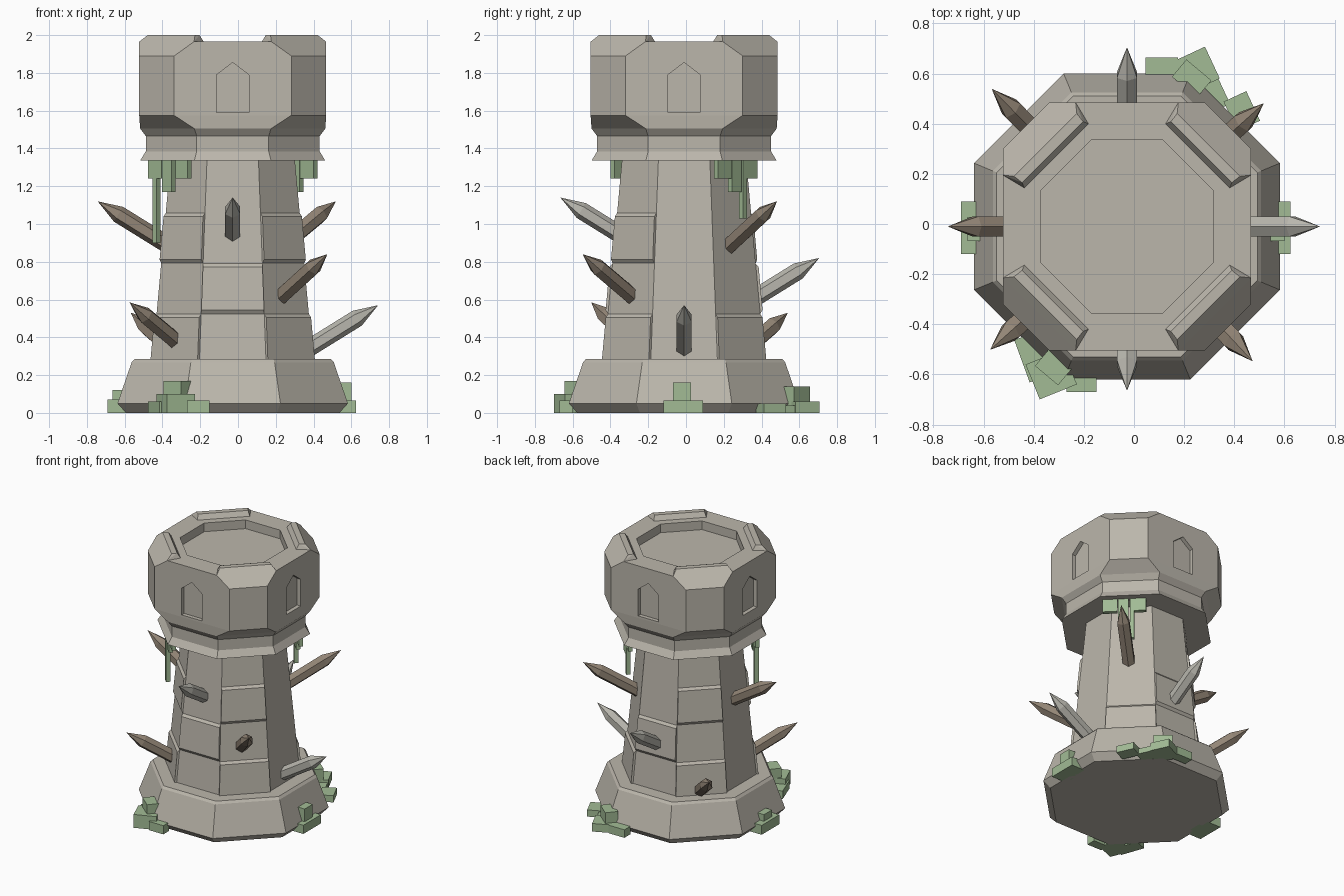
import bpy, bmesh
from math import radians, pi, tan, cos, sin
from mathutils import Vector, Matrix

cube = bpy.data.objects.get("Cube")
if cube:
    bpy.data.objects.remove(cube, do_unlink=True)

AXIS = Vector((-0.028, -0.01, 0))   # tower axis
T = tan(pi / 8)                     # half side of a unit-apothem octagon


def material(name, rgb):
    m = bpy.data.materials.new(name)
    m.use_nodes = True
    m.diffuse_color = (*rgb, 1)
    bsdf = next(n for n in m.node_tree.nodes if n.type == 'BSDF_PRINCIPLED')
    bsdf.inputs["Base Color"].default_value = (*rgb, 1)
    return m


STONE = material("stone", (0.50, 0.47, 0.41))
WOOD = material("brown_wood", (0.29, 0.235, 0.18))
GREY = material("pale_grey", (0.48, 0.47, 0.42))
MOSS = material("moss_green", (0.36, 0.50, 0.30))


def finish(name, bm, mat, loc=AXIS):
    bmesh.ops.recalc_face_normals(bm, faces=bm.faces)
    me = bpy.data.meshes.new(name)
    bm.to_mesh(me)
    bm.free()
    me.materials.append(mat)
    ob = bpy.data.objects.new(name, me)
    ob.location = loc
    bpy.context.collection.objects.link(ob)
    return ob


def loft(name, rings):
    """Stacked octagons: (z, apothem, optional half width of the main sides)."""
    bm = bmesh.new()
    loops = []
    for z, a, *rest in rings:
        h = rest[0] if rest else a * T
        pts = []
        for k in range(4):
            r = Matrix.Rotation(k * pi / 2, 3, 'Z')
            pts += [r @ Vector((a, -h, z)), r @ Vector((a, h, z))]
        loops.append([bm.verts.new(p) for p in pts])
    for lo, hi in zip(loops, loops[1:]):
        for i in range(8):
            j = (i + 1) % 8
            bm.faces.new((lo[i], lo[j], hi[j], hi[i]))
    bm.faces.new(loops[0][::-1])
    bm.faces.new(loops[-1])
    return finish(name, bm, STONE)


def hull(name, points, angle):
    """Convex block from points given as (outward, sideways, up)."""
    bm = bmesh.new()
    for p in points:
        bm.verts.new(p)
    bmesh.ops.convex_hull(bm, input=bm.verts)
    bmesh.ops.dissolve_limit(bm, angle_limit=0.01, verts=bm.verts, edges=bm.edges)
    bmesh.ops.rotate(bm, verts=bm.verts, matrix=Matrix.Rotation(radians(angle), 3, 'Z'))
    return finish(name, bm, STONE)


# Base, shaft and head
loft("base", [(0, 0.565), (0.05, 0.61), (0.268, 0.535), (0.285, 0.52)])
loft("shaft", [(0.25, 0.428), (1.36, 0.327)])
head = loft("head", [(1.335, 0.49), (1.385, 0.46), (1.465, 0.46), (1.505, 0.49),
                     (1.575, 0.495, 0.31), (1.89, 0.495, 0.31), (1.965, 0.495, 0.205),
                     (1.965, 0.345), (1.9, 0.345)])

# Pointed window niches cut into the four main sides
for k in range(4):
    outline = [(-0.085, 1.59), (0.085, 1.59), (0.085, 1.79), (0, 1.855), (-0.085, 1.79)]
    cutter = hull("niche_cutter", [(d, s, z) for d in (0.465, 0.56) for s, z in outline], 90 * k)
    cutter.hide_render = True
    mod = head.modifiers.new("niche", 'BOOLEAN')
    mod.operation = 'DIFFERENCE'
    mod.solver = 'EXACT'
    mod.object = cutter
    bpy.context.view_layer.objects.active = head
    bpy.ops.object.modifier_apply(modifier=mod.name)
    bpy.data.objects.remove(cutter, do_unlink=True)

# Corner merlons
for k in range(4):
    sections = [(0.495, 0.205, 1.965), (0.46, 0.177, 2.0), (0.42, 0.172, 2.0), (0.395, 0.182, 1.96)]
    hull("merlon", [(d, s * w, z) for d, w, z in sections for s in (-1, 1)], 45 + 90 * k)


# Raised stone courses on the shaft
def course(angle, low, high):
    pts = []
    for z, out in ((low, -0.002), (low + 0.022, 0.014), (high - 0.02, 0.014), (high, -0.002)):
        a = 0.425 - 0.091 * (z - 0.285)
        for s in (-1, 1):
            pts += [(a + out, s * a * T, z), (a - 0.03, s * a * T, z)]
    hull("stone_course", pts, angle)


for angle in (-90, 90):
    course(angle, 0.522, 0.792)
for angle in (-135, -45, 45, 135):
    course(angle, 0.25, 0.525)
    if angle != 45:
        course(angle, 0.79, 1.06)


# Spikes: hexagonal stakes rising outward, given by angle, reach and tip height
def spike(angle, reach, tip_z, mat):
    out = Vector((cos(radians(angle)), sin(radians(angle)), 0))
    tip = out * reach + Vector((0, 0, tip_z))
    direction = (out + Vector((0, 0, 0.62))).normalized()
    side = direction.cross(Vector((0, 0, 1))).normalized()
    up = side.cross(direction)
    bm = bmesh.new()
    rings = []
    for back in (0.5, 0.13):
        rings.append([bm.verts.new(tip - direction * back
                                   + (up * cos(i * pi / 3) + side * sin(i * pi / 3)) * 0.046)
                      for i in range(6)])
    point = bm.verts.new(tip)
    for i in range(6):
        j = (i + 1) % 6
        bm.faces.new((rings[0][i], rings[0][j], rings[1][j], rings[1][i]))
        bm.faces.new((rings[1][i], rings[1][j], point))
    bm.faces.new(rings[0])
    finish("spike", bm, mat)


spike(0, 0.77, 0.57, GREY)
spike(90, 0.715, 0.82, GREY)
spike(-90, 0.655, 1.14, GREY)
spike(180, 0.715, 1.12, WOOD)
spike(42, 0.735, 1.12, WOOD)
spike(134.5, 0.77, 0.53, WOOD)
spike(-138, 0.735, 0.585, WOOD)
spike(-47, 0.735, 0.84, WOOD)


def block(name, x, y, sx, sy, low, high, turn=0):
    bm = bmesh.new()
    bmesh.ops.create_cube(bm, size=1)
    bmesh.ops.scale(bm, verts=bm.verts, vec=(sx, sy, high - low))
    ob = finish(name, bm, MOSS, (x, y, (low + high) / 2))
    ob.rotation_euler.z = radians(turn)


# Moss at the foot: x, y, width, depth, height, turn
for x, y, sx, sy, h, turn in (
        (0.57, -0.015, 0.11, 0.21, 0.065, 0), (0.55, -0.02, 0.1, 0.095, 0.16, 0),
        (-0.635, -0.015, 0.11, 0.21, 0.07, 0), (-0.61, -0.02, 0.11, 0.095, 0.12, 0),
        (-0.21, -0.635, 0.12, 0.07, 0.065, 0), (-0.33, -0.6, 0.16, 0.15, 0.1, 22),
        (-0.4, -0.53, 0.1, 0.18, 0.06, 20), (-0.32, -0.57, 0.12, 0.09, 0.17, -40),
        (0.11, 0.63, 0.13, 0.07, 0.06, 0), (0.24, 0.61, 0.16, 0.14, 0.06, 25),
        (0.3, 0.54, 0.1, 0.18, 0.04, 25), (0.23, 0.58, 0.13, 0.09, 0.14, -40),
        (0.43, 0.45, 0.1, 0.13, 0.05, 25)):
    block("foot_moss", x, y, sx, sy, 0, h, turn)

# Moss strands under the collar on two opposite corners
for name, s, drop in (("front_strand", -1, 0.9), ("back_strand", 1, 1.03)):
    def place(out, along, width, low, s=s):
        x = AXIS.x + s * (out - along) / 2 ** 0.5
        y = AXIS.y + s * (out + along) / 2 ** 0.5
        block(name, x, y, 0.03, width, low, 1.34, 45)
    place(0.43, -0.14, 0.1, 1.24)
    place(0.43, -0.05, 0.07, 1.17)
    place(0.43, 0.06, 0.09, 1.24)
    place(0.43, -0.14 if s < 0 else 0.01, 0.03, drop)
